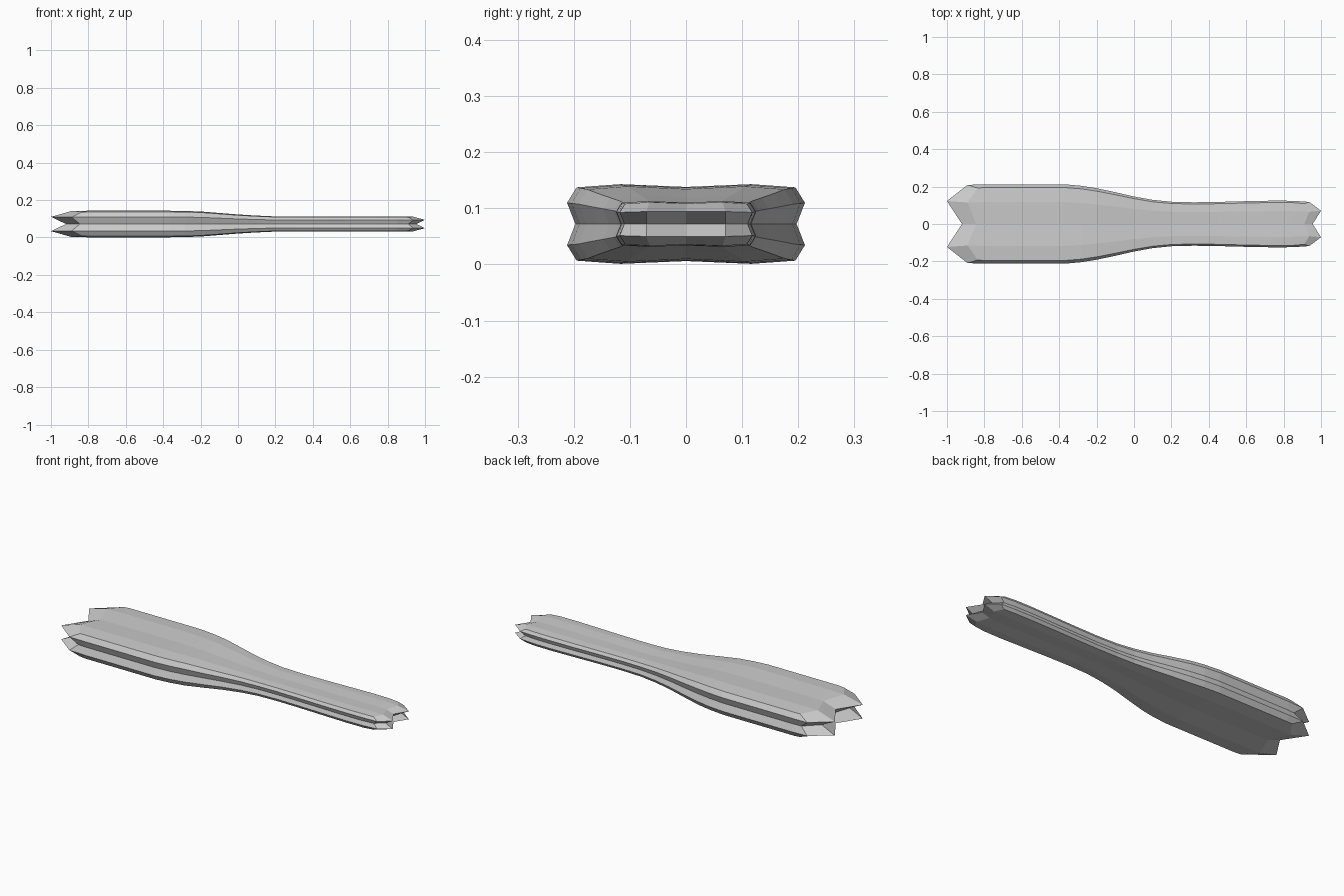
import bpy, bmesh

if "Cube" in bpy.data.objects:
    bpy.data.objects.remove(bpy.data.objects["Cube"])

MID_Z = 0.072
# Cross-section as the rim of a 5 x 5 grid: outward reach and sideways reach per rim point
SIDE = {0: (0.93, 0.0), 1: (1.0, 0.53), 2: (0.92, 0.92)}   # side rim, keyed by |row|
TOP = {0: (0.93, 0.0), 1: (1.0, 0.55), 2: (0.92, 0.92)}    # top rim, keyed by |column|
RIM = ([(i, -2) for i in range(-2, 2)] + [(2, j) for j in range(-2, 2)]
       + [(i, 2) for i in range(2, -2, -1)] + [(-2, j) for j in range(2, -2, -1)])

# Body stations: x, half width, half height
STATIONS = [(-0.8, 0.212, 0.071), (-0.6, 0.212, 0.071), (-0.37, 0.212, 0.071),
            (-0.28, 0.204, 0.0695), (-0.2, 0.191, 0.067), (-0.1, 0.17, 0.059),
            (0.0, 0.147, 0.051), (0.1, 0.129, 0.045), (0.2, 0.119, 0.0405),
            (0.32, 0.116, 0.0395), (0.45, 0.118, 0.0395), (0.6, 0.122, 0.04),
            (0.75, 0.125, 0.041), (0.85, 0.124, 0.041)]


def sign(v):
    return (v > 0) - (v < 0)


def section_point(i, j, w, h):
    """Rim position with shallow grooves down the middle of every side."""
    if abs(i) == 2:
        out, along = SIDE[abs(j)]
        return sign(i) * out * w, MID_Z + sign(j) * along * h
    out, along = TOP[abs(i)]
    return sign(i) * along * w, MID_Z + sign(j) * out * h


bm = bmesh.new()


def ring(w, h, x_of):
    verts = {}
    for i, j in RIM:
        y, z = section_point(i, j, w, h)
        verts[i, j] = bm.verts.new((x_of(i, j), y, z))
    return verts


def end_rim_x(end, corner, ridge, groove):
    """Rim of an end: ridges reach furthest, grooves and corners are set back."""
    def x_of(i, j):
        if abs(i) == 2 and abs(j) == 2:
            return end * corner
        return end * (groove if 0 in (i, j) else ridge)
    return x_of


def cap(rim, end, w, h, tip, valley, centre):
    """Four-pointed end with cross-shaped valleys."""
    grid = dict(rim)
    for i in (-1, 0, 1):
        for j in (-1, 0, 1):
            x = (centre, valley, tip)[abs(i) + abs(j)]
            grid[i, j] = bm.verts.new((end * x, i * 0.58 * w, MID_Z + j * 0.54 * h))
    for i in range(-2, 2):
        for j in range(-2, 2):
            bm.faces.new([grid[i, j], grid[i + 1, j], grid[i + 1, j + 1], grid[i, j + 1]])


# Wide and narrow end rims with the body between them
wide_rim = ring(0.209, 0.0695, end_rim_x(-1, 0.835, 0.89, 0.845))
narrow_rim = ring(0.118, 0.039, end_rim_x(1, 0.91, 0.937, 0.91))
rings = [wide_rim]
for x, w, h in STATIONS:
    rings.append(ring(w, h, lambda i, j: x))
rings.append(narrow_rim)

for a, b in zip(rings, rings[1:]):
    for k, p in enumerate(RIM):
        q = RIM[(k + 1) % len(RIM)]
        bm.faces.new([a[p], a[q], b[q], b[p]])

cap(wide_rim, -1, 0.212, 0.071, 1.0, 0.92, 0.88)
cap(narrow_rim, 1, 0.122, 0.041, 1.0, 0.955, 0.93)

bmesh.ops.recalc_face_normals(bm, faces=bm.faces)
mesh = bpy.data.meshes.new("handle_bar")
bm.to_mesh(mesh)
bm.free()
bar = bpy.data.objects.new("handle_bar", mesh)
bpy.context.collection.objects.link(bar)
